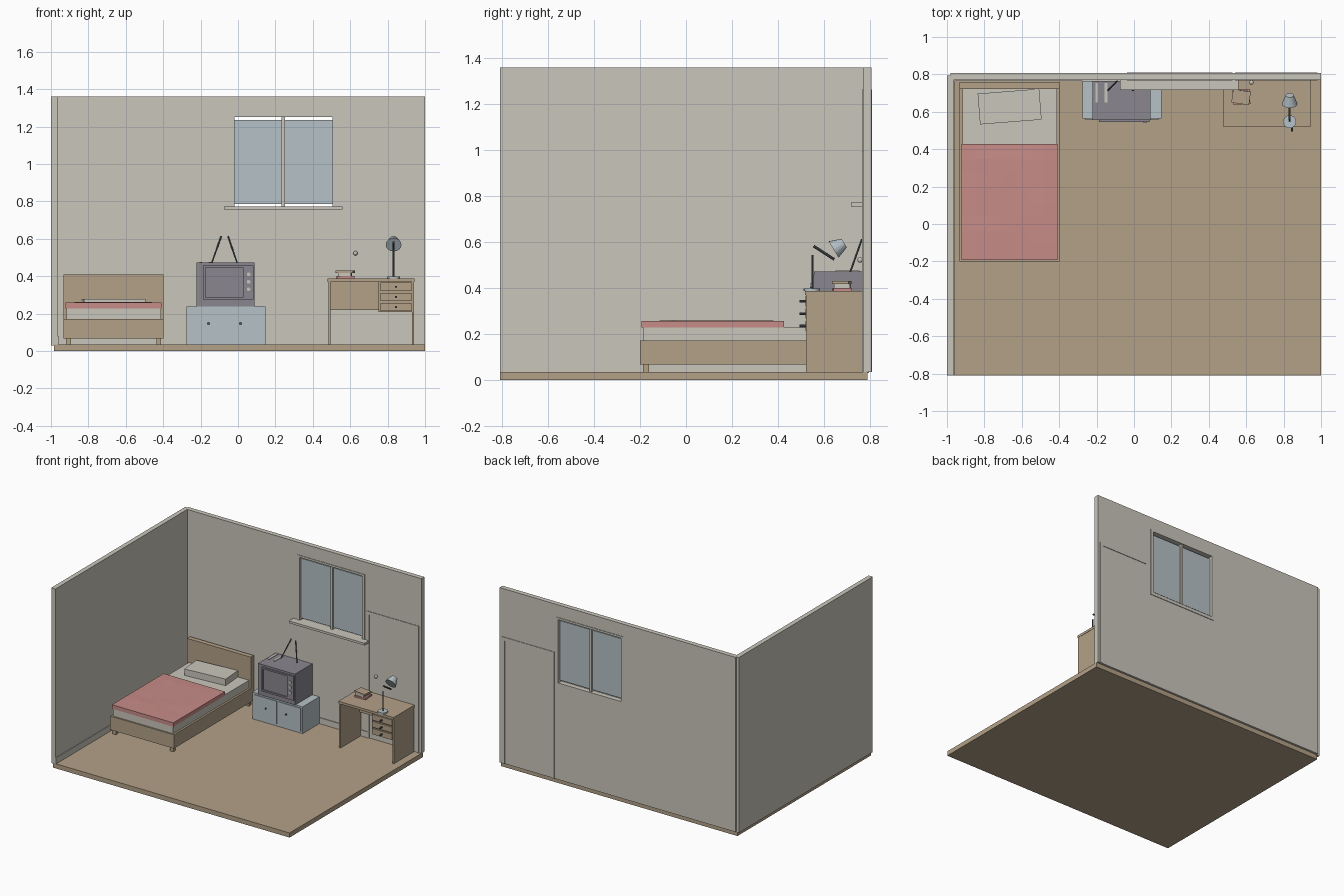
import bpy, bmesh, math, random
from mathutils import Vector, Matrix

if "Cube" in bpy.data.objects:
    bpy.data.objects.remove(bpy.data.objects["Cube"])

random.seed(4)

def lin(c):
    c /= 255
    return c / 12.92 if c <= 0.04045 else ((c + 0.055) / 1.055) ** 2.4

def material(name, r, g, b):
    m = bpy.data.materials.new(name)
    m.diffuse_color = (lin(r), lin(g), lin(b), 1)
    m.use_nodes = True
    m.node_tree.nodes["Principled BSDF"].inputs["Base Color"].default_value = m.diffuse_color
    return m

CREAM = material("cream", 201, 198, 187)
WOOD = material("wood", 179, 161, 135)
PINK = material("pink", 199, 140, 136)
BLUE = material("pale_blue", 182, 194, 199)
GREY = material("warm_grey", 138, 135, 143)
DARK = material("dark_metal", 84, 88, 94)

def finish(name, bm, mat):
    me = bpy.data.meshes.new(name)
    bm.to_mesh(me)
    bm.free()
    me.materials.append(mat)
    ob = bpy.data.objects.new(name, me)
    bpy.context.collection.objects.link(ob)
    return ob

def boxes(name, mat, *items, rot=0):
    """One object from boxes given as (x0, x1, y0, y1, z0, z1), each turned about z."""
    bm = bmesh.new()
    for x0, x1, y0, y1, z0, z1 in items:
        m = (Matrix.Translation(((x0 + x1) / 2, (y0 + y1) / 2, (z0 + z1) / 2))
             @ Matrix.Rotation(math.radians(rot), 4, 'Z')
             @ Matrix.Diagonal((x1 - x0, y1 - y0, z1 - z0, 1)))
        bmesh.ops.create_cube(bm, size=1, matrix=m)
    return finish(name, bm, mat)

def rod(name, mat, a, b, r1, r2=None, n=12, caps=True):
    """Cylinder or cone from point a to point b."""
    a, b = Vector(a), Vector(b)
    d = b - a
    bm = bmesh.new()
    m = Matrix.Translation((a + b) / 2) @ d.to_track_quat('Z', 'Y').to_matrix().to_4x4()
    bmesh.ops.create_cone(bm, cap_ends=caps, segments=n, radius1=r1,
                          radius2=r1 if r2 is None else r2, depth=d.length, matrix=m)
    return finish(name, bm, mat)

def ball(name, mat, c, r):
    bm = bmesh.new()
    bmesh.ops.create_uvsphere(bm, u_segments=12, v_segments=8, radius=r,
                              matrix=Matrix.Translation(c))
    return finish(name, bm, mat)

# Room shell
F = 0.035
boxes("floor", WOOD, (-0.985, 1, -0.81, 0.79, 0, F))
boxes("left_wall", CREAM, (-1, -0.965, -0.81, 0.795, F - 0.005, 1.36))
WX0, WX1, WZ0, WZ1 = -0.02, 0.505, 0.77, 1.25
Y0, Y1 = 0.77, 0.806
boxes("back_wall", CREAM,
      (-0.98, WX0, Y0, Y1, F, 1.36), (WX1, 1, Y0, Y1, F, 1.36),
      (WX0, WX1, Y0, Y1, F, WZ0), (WX0, WX1, Y0, Y1, WZ1, 1.36))
boxes("baseboard", CREAM, (-0.965, -0.959, -0.81, 0.77, F, 0.08),
      (-0.965, 0.55, 0.764, 0.77, F, 0.08))

# Window
T0, T1 = Y0 - 0.004, Y1 + 0.004
boxes("window_trim", CREAM,
      (-0.037, WX0, T0, T1, 0.745, 1.265), (WX1, 0.527, T0, T1, 0.745, 1.265),
      (WX0, WX1, T0, T1, WZ1, 1.265), (WX0, WX1, T0, T1, 0.745, WZ0))
boxes("window_mullion", CREAM, (0.232, 0.25, 0.776, 0.802, WZ0, WZ1))
boxes("window_glass", BLUE, (WX0, 0.232, 0.785, 0.791, 0.785, 1.236),
      (0.25, WX1, 0.785, 0.791, 0.785, 1.236))
boxes("window_sill", CREAM, (-0.075, 0.56, 0.717, 0.772, 0.756, 0.773))

# Door
boxes("door_trim", CREAM, (0.54, 0.565, T0, T1, F, 0.97),
      (0.955, 0.98, T0, T1, F, 0.97), (0.54, 0.98, T0, T1, 0.97, 0.995))
ball("door_knob", CREAM, (0.628, 0.757, 0.523), 0.012)

# Bed
boxes("bed_headboard", WOOD, (-0.933, -0.398, 0.722, 0.758, 0.07, 0.409))
boxes("bed_frame", WOOD, (-0.933, -0.398, -0.2, 0.722, 0.068, 0.172))
for i, x in enumerate((-0.907, -0.424)):
    for j, y in enumerate((-0.175, 0.73)):
        boxes(f"bed_leg_{i}{j}", WOOD, (x - .013, x + .013, y - .013, y + .013, F, 0.07))
boxes("mattress", CREAM, (-0.918, -0.413, -0.188, 0.722, 0.172, 0.23))
blanket = boxes("blanket", PINK, (-0.923, -0.408, -0.193, 0.427, 0.228, 0.258))
pad = bmesh.new()   # slightly uneven quilted top
bmesh.ops.create_grid(pad, x_segments=7, y_segments=8, size=0.5,
                      matrix=Matrix.Translation((-0.6655, 0.117, 0.2582))
                      @ Matrix.Diagonal((0.513, 0.618, 1, 1)))
for v in pad.verts:
    if not v.is_boundary:
        v.co.z += random.uniform(0.001, 0.004)
finish("blanket_quilting", pad, PINK)
boxes("pillow", CREAM, (-0.83, -0.5, 0.545, 0.71, 0.23, 0.279), rot=4.5)

# Television stand
boxes("tv_stand", BLUE, (-0.275, 0.147, 0.565, 0.765, F, 0.238))
boxes("tv_stand_doors", BLUE, (-0.262, -0.07, 0.56, 0.566, 0.05, 0.225),
      (-0.058, 0.134, 0.56, 0.566, 0.05, 0.225))
for i, x in enumerate((-0.158, 0.013)):
    ball(f"stand_knob_{i}", DARK, (x, 0.557, 0.147), 0.006)

# Television
boxes("tv_body", GREY, (-0.222, 0.088, 0.557, 0.765, 0.238, 0.473))
SX0, SX1, SZ0, SZ1 = -0.187, 0.084, 0.275, 0.458
boxes("tv_bezel", GREY,
      (SX0, SX0 + .012, 0.546, 0.558, SZ0, SZ1), (0.028, SX1, 0.546, 0.558, SZ0, SZ1),
      (SX0, 0.03, 0.546, 0.558, SZ0, SZ0 + .012), (SX0, 0.03, 0.546, 0.558, SZ1 - .012, SZ1))
for i, z in enumerate((0.41, 0.37, 0.33)):
    rod(f"tv_knob_{i}", CREAM, (0.057, 0.548, z), (0.057, 0.54, z), 0.01)
boxes("tv_top_slats", CREAM, (-0.207, -0.193, 0.65, 0.755, 0.472, 0.477),
      (-0.157, -0.143, 0.65, 0.755, 0.472, 0.477))
for i, (xa, xb) in enumerate(((-0.14, -0.09), (-0.005, -0.053))):
    rod(f"tv_antenna_{i}", DARK, (xa, 0.715, 0.472), (xb, 0.765, 0.613), 0.004, n=8)

# Desk
boxes("desk_top", WOOD, (0.479, 0.944, 0.518, 0.767, 0.37, 0.388))
boxes("desk_sides", WOOD, (0.483, 0.495, 0.522, 0.765, F, 0.37),
      (0.93, 0.942, 0.522, 0.765, F, 0.37))
boxes("desk_back_panel", WOOD, (0.495, 0.93, 0.752, 0.763, 0.22, 0.37))
boxes("drawer_cabinet", WOOD, (0.752, 0.93, 0.53, 0.752, 0.208, 0.37))
for i, z in enumerate((0.343, 0.289, 0.235)):
    boxes(f"drawer_front_{i}", WOOD, (0.763, 0.927, 0.519, 0.531, z - .022, z + .022))
    rod(f"drawer_handle_{i}", DARK, (0.845, 0.52, z), (0.845, 0.494, z), 0.006, n=8)

# Books
boxes("book_lower", PINK, (0.528, 0.62, 0.64, 0.72, 0.388, 0.4), rot=3)
boxes("book_middle", CREAM, (0.537, 0.607, 0.645, 0.715, 0.4, 0.417), rot=-4)
boxes("book_upper", WOOD, (0.525, 0.62, 0.642, 0.714, 0.417, 0.43), rot=-8)

# Desk lamp
LX = 0.832
rod("lamp_base", BLUE, (LX, 0.547, 0.388), (LX, 0.547, 0.399), 0.035, n=20)
rod("lamp_post", DARK, (LX, 0.55, 0.399), (LX, 0.55, 0.545), 0.005, n=8)
rod("lamp_arm", DARK, (LX, 0.555, 0.583), (LX, 0.645, 0.525), 0.006, n=8)
rod("lamp_shade", BLUE, (LX, 0.642, 0.568), (LX, 0.688, 0.596), 0.042, 0.022, n=16)
